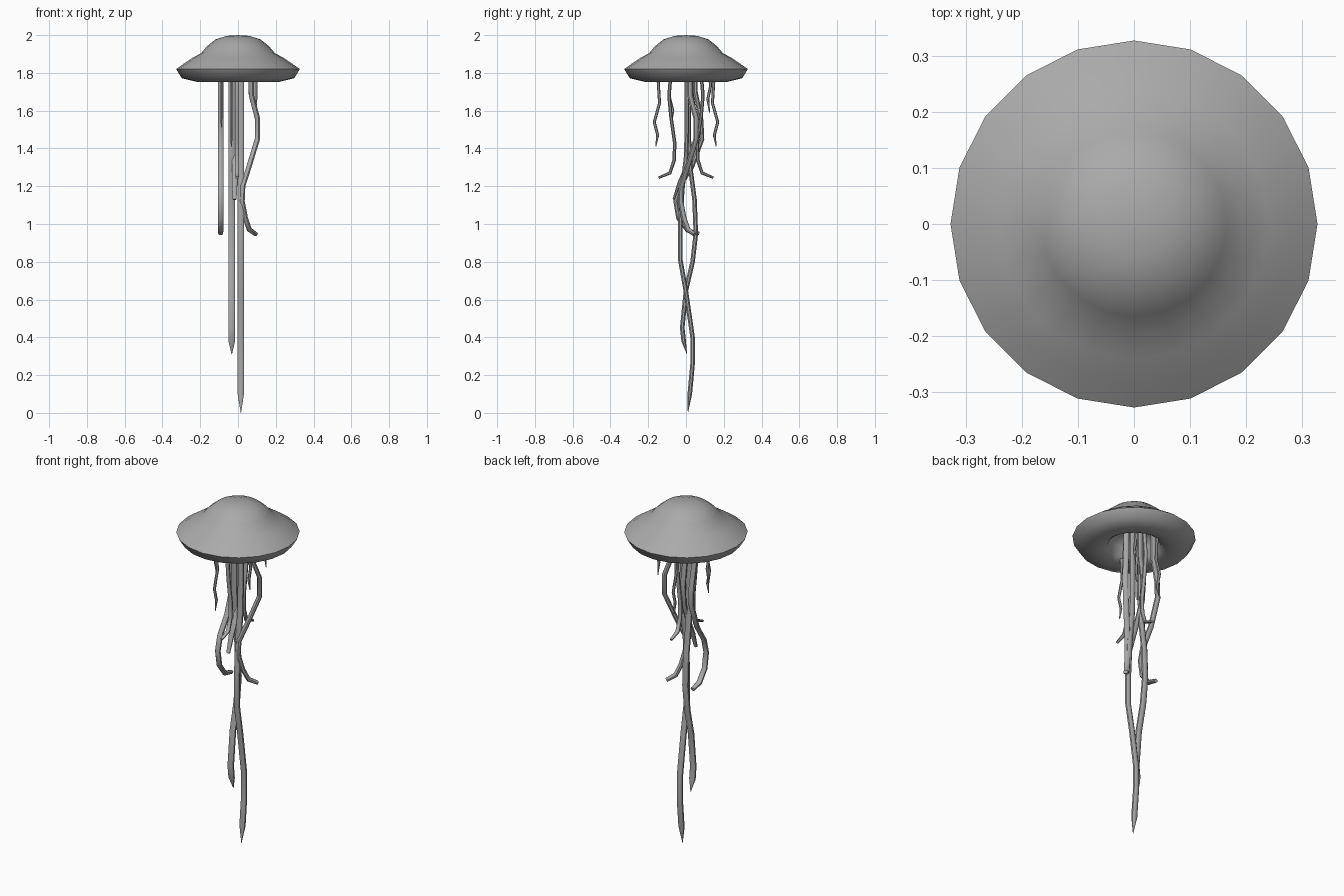
import bpy, bmesh, math
from mathutils import Vector

cube = bpy.data.objects.get("Cube")
if cube:
    bpy.data.objects.remove(cube, do_unlink=True)

grey = bpy.data.materials.new("soft_grey")
grey.use_nodes = True
colour = (0.4, 0.4, 0.4, 1)
grey.diffuse_color = colour
grey.node_tree.nodes["Principled BSDF"].inputs["Base Color"].default_value = colour


def finish(name, bm, angle):
    bmesh.ops.recalc_face_normals(bm, faces=bm.faces)
    mesh = bpy.data.meshes.new(name)
    bm.to_mesh(mesh)
    bm.free()
    mesh.materials.append(grey)
    obj = bpy.data.objects.new(name, mesh)
    bpy.context.collection.objects.link(obj)
    bpy.ops.object.select_all(action='DESELECT')
    obj.select_set(True)
    bpy.context.view_layer.objects.active = obj
    bpy.ops.object.shade_smooth_by_angle(angle=math.radians(angle))


# Bell: a lathed profile, from the crown over the rim and into the hollow
def make_bell():
    profile = [(0, 2), (.06, 1.996), (.12, 1.977), (.165, 1.94), (.195, 1.905),
               (.24, 1.88), (.285, 1.85), (.327, 1.82), (.298, 1.772), (.22, 1.753),
               (.17, 1.755), (.14, 1.775), (.13, 1.83), (.08, 1.87), (0, 1.88)]
    bm = bmesh.new()
    verts = [bm.verts.new((r, 0, z)) for r, z in profile]
    edges = [bm.edges.new(pair) for pair in zip(verts, verts[1:])]
    bmesh.ops.spin(bm, geom=verts + edges, cent=(0, 0, 0), axis=(0, 0, 1),
                   angle=math.tau, steps=20)
    bmesh.ops.remove_doubles(bm, verts=bm.verts, dist=0.0005)
    finish("bell", bm, 70)


# Strand: a flattened tube that waves inside one upright plane
def strand(name, origin, path, wide, thin, tip=1.0, heading=(0, 1), sides=8):
    along = Vector((*heading, 0)).normalized()
    across = Vector((along.y, -along.x, 0))
    base = Vector((*origin, 0))
    points = [base + along * s + Vector((0, 0, z)) for s, z in path]
    bm = bmesh.new()
    rings = []
    for i, p in enumerate(points):
        tangent = (points[min(i + 1, len(points) - 1)] - points[max(i - 1, 0)]).normalized()
        normal = tangent.cross(across)
        scale = tip if i == len(points) - 1 else 1
        ring = []
        for k in range(sides):
            a = math.tau * (k + .5) / sides
            ring.append(bm.verts.new(p + scale * (across * wide * math.cos(a)
                                                  + normal * thin * math.sin(a))))
        rings.append(ring)
    for low, high in zip(rings, rings[1:]):
        for k in range(sides):
            n = (k + 1) % sides
            bm.faces.new((low[k], low[n], high[n], high[k]))
    bm.faces.new(rings[0])
    bm.faces.new(rings[-1])
    finish(name, bm, 50)


make_bell()

# Two long central arms with pointed tips
strand("long_arm", (.015, 0),
       [(.005, 1.87), (.005, 1.5), (0, 1.35), (-.02, 1.18), (-.03, 1), (-.03, .81),
        (0, .64), (.035, .4), (.035, .26), (.02, .1), (.01, 0)], .018, .013, .05)
strand("shorter_arm", (-.033, 0),
       [(.015, 1.87), (.015, 1.45), (.025, 1.28), (.045, 1.13), (.052, .95),
        (.035, .8), (0, .65), (-.02, .45), (-.012, .38), (.005, .31)], .019, .013, .05)

# Middle arms: the same kind of wave in two different planes
strand("side_arm", (-.092, 0),
       [(.05, 1.87), (.05, 1.7), (.08, 1.55), (.085, 1.45), (.03, 1.3), (-.035, 1.2),
        (-.055, 1.12), (-.04, 1.03), (.01, .965), (.07, .95)], .016, .013, .8)
strand("diagonal_arm", (.025, -.025),
       [(.06, 1.87), (.065, 1.68), (.11, 1.56), (.11, 1.45), (.05, 1.31), (0, 1.2),
        (-.005, 1.12), (.02, 1.03), (.05, .97), (.1, .945)], .016, .013, .8, (1, 1))
strand("centre_arm", (-.018, 0),
       [(.03, 1.87), (.03, 1.7), (.055, 1.53), (.045, 1.42), (0, 1.3),
        (-.035, 1.22), (-.065, 1.13)], .016, .01, .7)

# Paired curling arms and thin fringe threads on the front and back
for side, label in ((-1, "front"), (1, "back")):
    strand(label + "_curl", (-.005, 0),
           [(side * s, z) for s, z in
            ((.075, 1.85), (.09, 1.68), (.08, 1.57), (.06, 1.43), (.062, 1.34),
             (.085, 1.27), (.145, 1.245))], .012, .01, .7)
    strand(label + "_thread", (-.035, 0),
           [(side * s, z) for s, z in
            ((.15, 1.8), (.14, 1.64), (.168, 1.54), (.15, 1.47), (.16, 1.41))],
           .008, .008, .3, sides=6)

strand("right_thread", (-.088, -.08),
       [(.005, 1.85), (-.01, 1.68), (.01, 1.6), (0, 1.51)], .008, .008, .3, sides=6)
strand("left_thread", (.095, .12),
       [(0, 1.85), (.01, 1.73), (-.005, 1.66), (.005, 1.59)], .008, .008, .3, sides=6)
